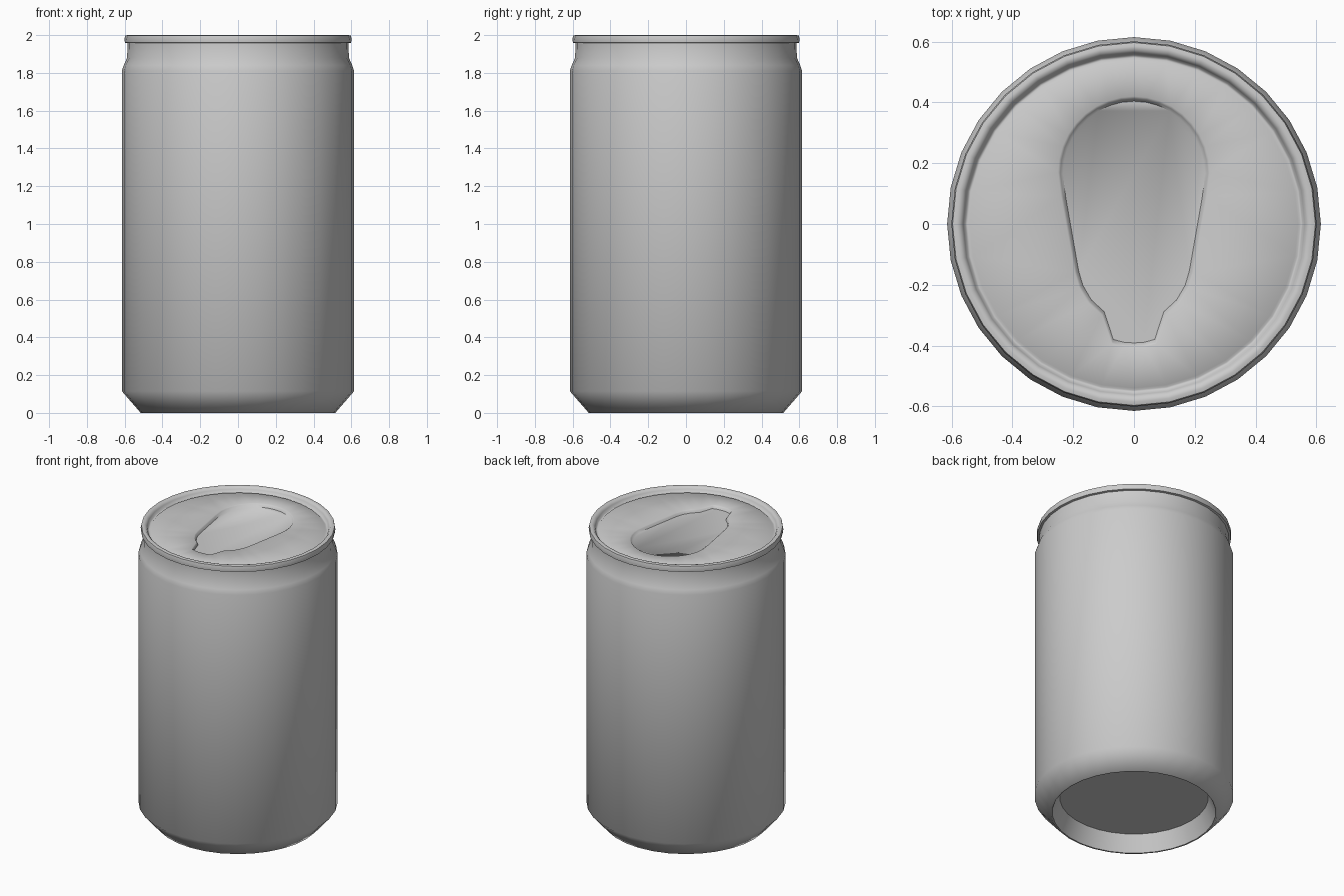
import bpy, bmesh, math

if "Cube" in bpy.data.objects:
    bpy.data.objects.remove(bpy.data.objects["Cube"])

SIDES = 32


def finish(name, bm, angle):
    bmesh.ops.recalc_face_normals(bm, faces=bm.faces)
    mesh = bpy.data.meshes.new(name)
    bm.to_mesh(mesh)
    bm.free()
    ob = bpy.data.objects.new(name, mesh)
    bpy.context.collection.objects.link(ob)
    bpy.ops.object.select_all(action='DESELECT')
    bpy.context.view_layer.objects.active = ob
    ob.select_set(True)
    bpy.ops.object.shade_smooth_by_angle(angle=math.radians(angle))
    return ob


def ring(bm, pts):
    return [bm.verts.new(p) for p in pts]


def circle(r, z):
    return [(r * math.cos(2 * math.pi * i / SIDES),
             r * math.sin(2 * math.pi * i / SIDES), z) for i in range(SIDES)]


def bridge(bm, a, b):
    n = len(a)
    for i in range(n):
        j = (i + 1) % n
        bm.faces.new((a[i], a[j], b[j], b[i]))


def loop_edges(bm, loop):
    out = []
    for i, v in enumerate(loop):
        w = loop[(i + 1) % len(loop)]
        out.append(bm.edges.get((v, w)) or bm.edges.new((v, w)))
    return out


# Can body: recessed base, chamfer, wall, neck, rolled rim
profile = [(0.46, 0.11), (0.505, 0.0), (0.515, 0.0), (0.615, 0.115), (0.615, 1.81),
           (0.605, 1.84), (0.587, 1.88), (0.585, 1.957), (0.599, 1.96),
           (0.601, 1.98), (0.597, 1.997), (0.585, 2.0), (0.572, 1.998),
           (0.562, 1.985), (0.555, 1.966), (0.547, 1.964), (0.54, 1.97)]
bm = bmesh.new()
loops = [ring(bm, circle(r, z)) for r, z in profile]
for a, b in zip(loops, loops[1:]):
    bridge(bm, a, b)
bm.faces.new(loops[0])

# Lid panel with a pressed teardrop recess, right half mirrored to the left
half = [(0.25 * math.sin(t), 0.17 + 0.25 * math.cos(t))
        for t in (math.radians(a) for a in range(0, 91, 10))]
half += [(0.24, 0.09), (0.195, -0.16), (0.18, -0.21), (0.15, -0.26),
         (0.105, -0.30), (0.073, -0.395), (0.035, -0.405), (0, -0.407)]
outline = half + [(-x, y) for x, y in reversed(half[1:-1])]


def teardrop(sx, sy, z):
    return [(x * sx, 0.006 + (y - 0.006) * sy, z) for x, y in outline]


steps = [ring(bm, teardrop(*s)) for s in
         ((1, 1, 1.97), (0.97, 0.982, 1.965), (0.935, 0.962, 1.95))]
for a, b in zip(steps, steps[1:]):
    bridge(bm, a, b)
bm.faces.new(steps[-1])
bmesh.ops.triangle_fill(bm, use_beauty=True,
                        edges=loop_edges(bm, loops[-1]) + loop_edges(bm, steps[0]))
finish("drink_can", bm, 60)
